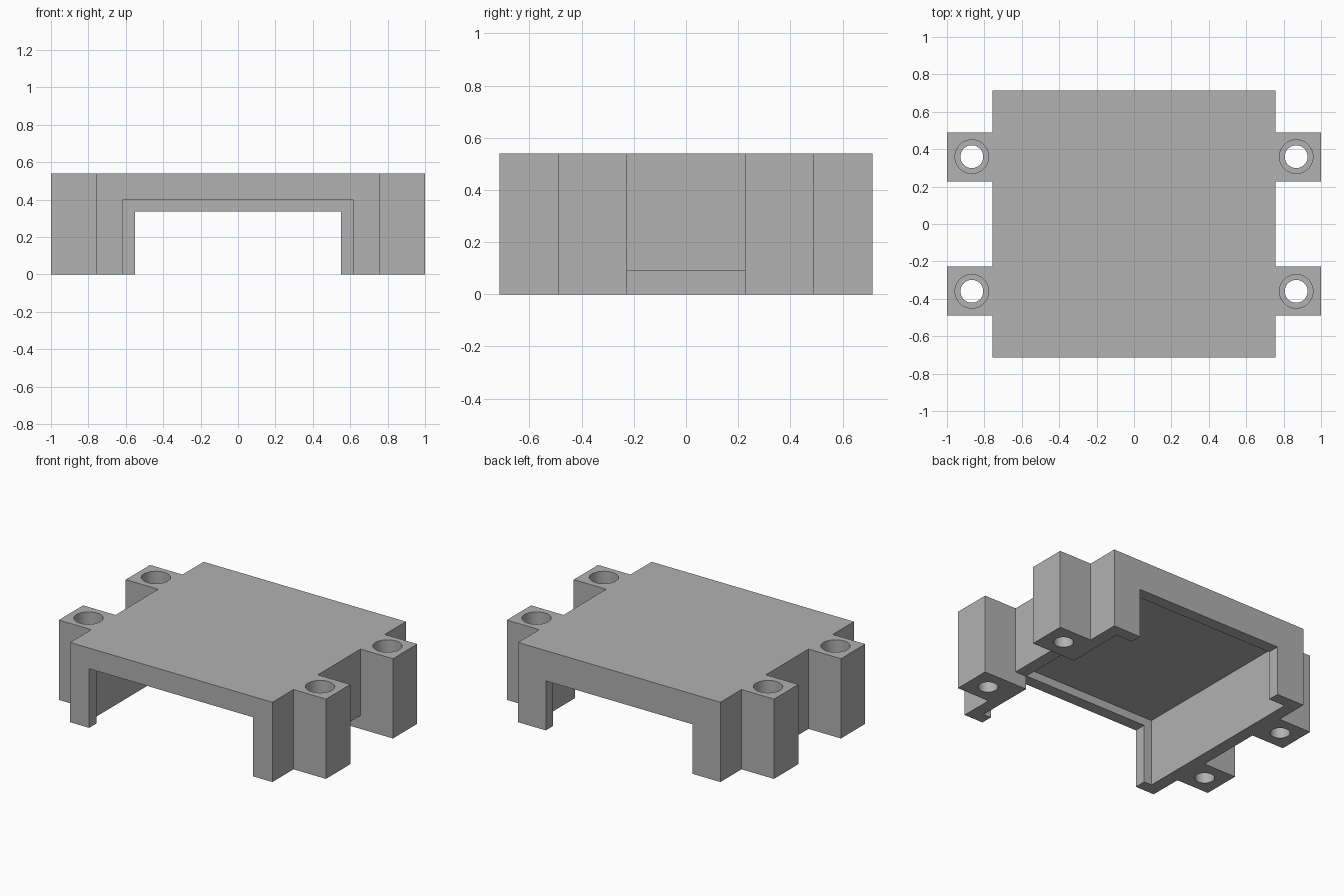
import bpy
import bmesh

old = bpy.data.objects.get("Cube")
if old:
    bpy.data.objects.remove(old, do_unlink=True)

HEIGHT, HALF_X, HALF_Y = 0.54, 0.757, 0.714
LUG_X, LUG_IN, LUG_OUT = 1.0, 0.228, 0.488
WALL, FLOOR = 0.085, 0.10

grey = bpy.data.materials.new("plain grey")
grey.use_nodes = True
colour = (0.445, 0.445, 0.445, 1)
grey.diffuse_color = colour
grey.node_tree.nodes["Principled BSDF"].inputs["Base Color"].default_value = colour


def to_object(bm, name):
    bmesh.ops.recalc_face_normals(bm, faces=bm.faces)
    mesh = bpy.data.meshes.new(name)
    bm.to_mesh(mesh)
    bm.free()
    mesh.materials.append(grey)
    obj = bpy.data.objects.new(name, mesh)
    bpy.context.collection.objects.link(obj)
    return obj


def box(name, x0, x1, y0, y1, z0, z1):
    bm = bmesh.new()
    bmesh.ops.create_cube(bm, size=1)
    for v in bm.verts:
        v.co = (x1 if v.co.x > 0 else x0,
                y1 if v.co.y > 0 else y0,
                z1 if v.co.z > 0 else z0)
    return to_object(bm, name)


def cylinder(name, x, y, radius, z0, z1):
    bm = bmesh.new()
    bmesh.ops.create_cone(bm, cap_ends=True, segments=48, radius1=radius,
                          radius2=radius, depth=z1 - z0)
    bmesh.ops.translate(bm, verts=bm.verts, vec=(x, y, (z0 + z1) / 2))
    return to_object(bm, name)


def cut(target, cutter):
    cutter.hide_render = True
    mod = target.modifiers.new("cut", "BOOLEAN")
    mod.operation = "DIFFERENCE"
    mod.solver = "EXACT"
    mod.object = cutter
    bpy.context.view_layer.objects.active = target
    bpy.ops.object.modifier_apply(modifier=mod.name)
    bpy.data.objects.remove(cutter, do_unlink=True)


# Plan outline with four lugs, mirrored from one quarter and extruded
quarter = [(HALF_X, LUG_IN), (LUG_X, LUG_IN), (LUG_X, LUG_OUT),
           (HALF_X, LUG_OUT), (HALF_X, HALF_Y)]
right = [(x, -y) for x, y in reversed(quarter)] + quarter
outline = right + [(-x, y) for x, y in reversed(right)]
bm = bmesh.new()
base = bm.faces.new([bm.verts.new((x, y, 0)) for x, y in outline])
top = bmesh.ops.extrude_face_region(bm, geom=[base])["geom"]
bmesh.ops.translate(bm, vec=(0, 0, HEIGHT),
                    verts=[g for g in top if isinstance(g, bmesh.types.BMVert)])
housing = to_object(bm, "housing")

# Hollow interior, wide front opening and narrower back opening
inner_x, inner_y = HALF_X - WALL, HALF_Y - 0.08
cut(housing, box("interior", -inner_x, inner_x, -inner_y, inner_y, -0.1, HEIGHT - WALL))
cut(housing, box("front_opening", -0.614, 0.614, -0.8, -0.6, -0.1, 0.4))
cut(housing, box("back_opening", -0.55, 0.55, 0.6, 0.8, -0.1, 0.335))

# Low notch through the left wall between the lugs
cut(housing, box("side_notch", 0.6, 0.8, -LUG_IN, LUG_IN, -0.1, 0.09))

# Counterbored screw holes
for sx in (-1, 1):
    for sy in (-1, 1):
        x, y = sx * 0.867, sy * 0.36
        cut(housing, cylinder("screw_hole", x, y, 0.061, -0.1, 0.7))
        cut(housing, cylinder("counterbore", x, y, 0.09, FLOOR, 0.7))

# Smooth hole walls, sharp box edges
bpy.ops.object.select_all(action="DESELECT")
housing.select_set(True)
bpy.context.view_layer.objects.active = housing
bpy.ops.object.shade_smooth_by_angle(angle=0.5)
